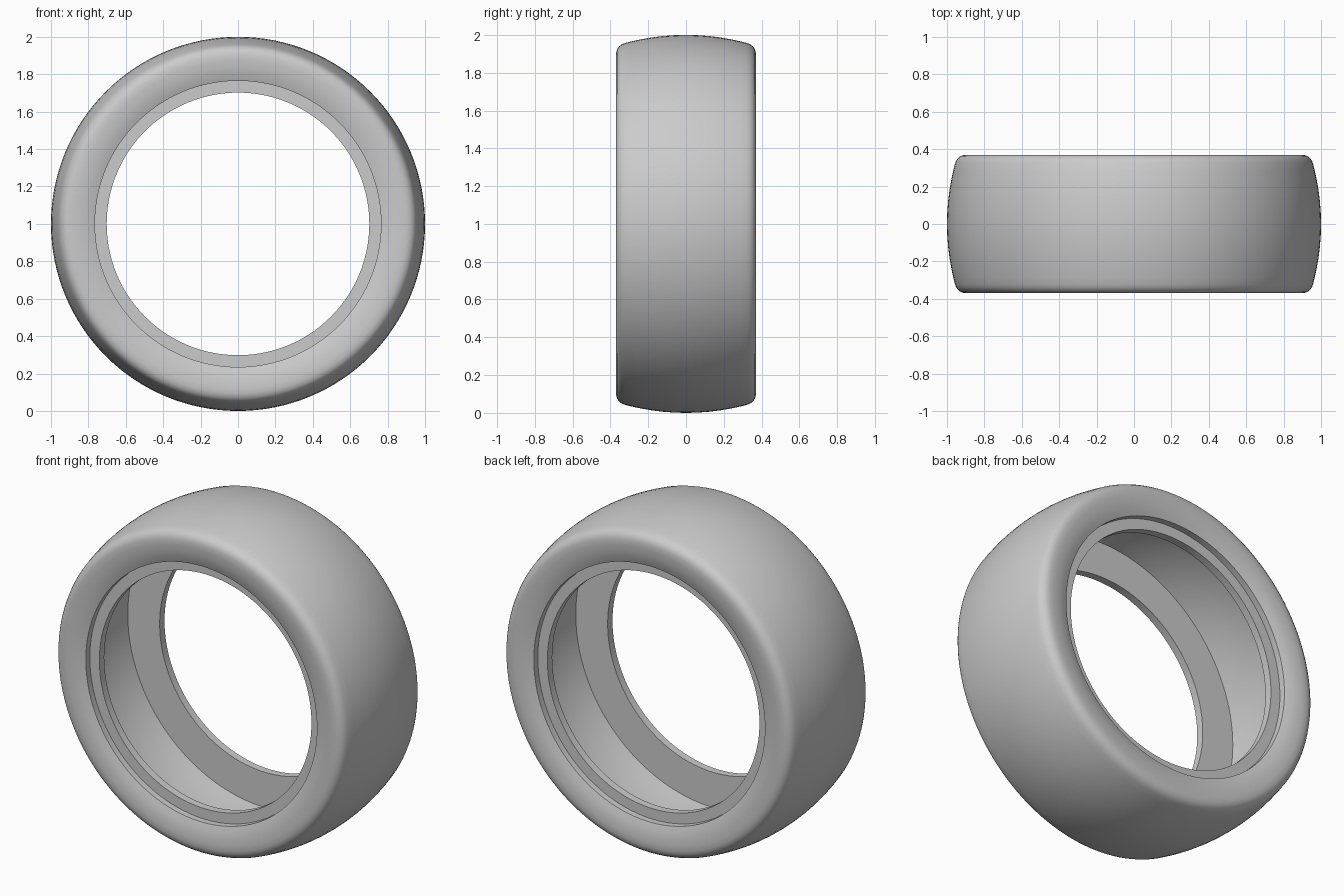
import bpy, bmesh, math
from mathutils import Matrix, Vector

if "Cube" in bpy.data.objects:
    bpy.data.objects.remove(bpy.data.objects["Cube"])

SEGMENTS = 128

# Half cross-section (radius, y) from crown centre, round the shoulder and bead, to liner centre
half = [(1.0 - 0.41 * y * y, y) for y in (0, 0.06, 0.12, 0.18, 0.24, 0.29, 0.325)]
half += [(0.950, 0.340), (0.941, 0.353), (0.926, 0.364), (0.905, 0.370),
         (0.875, 0.370), (0.84, 0.367), (0.80, 0.359), (0.765, 0.346),   # sidewall
         (0.765, 0.308), (0.702, 0.308), (0.702, 0.262),                # stepped bead
         (0.913, 0.262), (0.925, 0.18), (0.933, 0.09), (0.936, 0.0)]    # inner liner

# Mirror across the centre plane into a closed loop
profile = half + [(r, -y) for r, y in reversed(half[1:-1])]

# Tyre: spin the loop round the axle
bm = bmesh.new()
rings = []
for i in range(SEGMENTS):
    a = 2 * math.pi * i / SEGMENTS
    rings.append([bm.verts.new((r * math.cos(a), y, 1 + r * math.sin(a)))
                  for r, y in profile])
n = len(profile)
for i in range(SEGMENTS):
    a, b = rings[i], rings[(i + 1) % SEGMENTS]
    for j in range(n):
        k = (j + 1) % n
        bm.faces.new((a[j], a[k], b[k], b[j]))
bmesh.ops.recalc_face_normals(bm, faces=bm.faces)
mesh = bpy.data.meshes.new("tyre")
bm.to_mesh(mesh)
bm.free()

tyre = bpy.data.objects.new("tyre", mesh)
bpy.context.collection.objects.link(tyre)
bpy.context.view_layer.objects.active = tyre
tyre.select_set(True)
bpy.ops.object.shade_smooth_by_angle(angle=math.radians(40))
